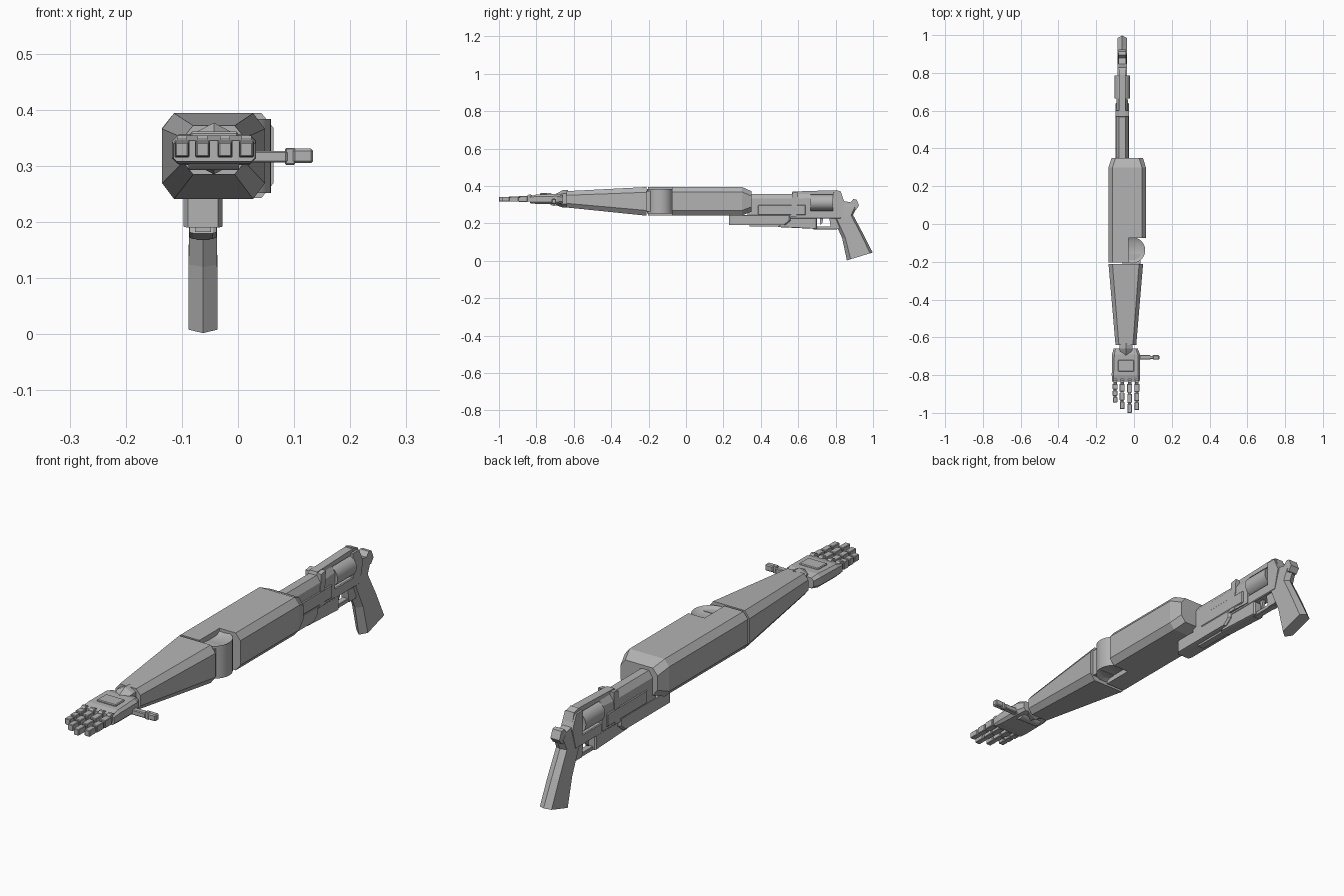
import bpy, bmesh, math
from mathutils import Matrix, Vector

if "Cube" in bpy.data.objects:
    bpy.data.objects.remove(bpy.data.objects["Cube"])

grey = bpy.data.materials.new("plain grey")
grey.use_nodes = True
COLOUR = (0.45, 0.45, 0.45, 1)
grey.diffuse_color = COLOUR
grey.node_tree.nodes["Principled BSDF"].inputs["Base Color"].default_value = COLOUR

GUN = -0.0625   # centre line of the gun
ARM = -0.043    # centre line of forearm and hand


def finish(name, bm):
    bmesh.ops.recalc_face_normals(bm, faces=bm.faces[:])
    mesh = bpy.data.meshes.new(name)
    bm.to_mesh(mesh)
    bm.free()
    mesh.materials.append(grey)
    obj = bpy.data.objects.new(name, mesh)
    bpy.context.collection.objects.link(obj)
    return obj


def loft(name, rings):
    """Skin equal-length rings of points and cap both ends."""
    bm = bmesh.new()
    rows = [[bm.verts.new(p) for p in ring] for ring in rings]
    for a, b in zip(rows, rows[1:]):
        for i in range(len(a)):
            j = (i + 1) % len(a)
            bm.faces.new((a[i], a[j], b[j], b[i]))
    bm.faces.new(rows[0])
    bm.faces.new(rows[-1])
    return finish(name, bm)


def octagon(y, x0, x1, z0, z1, cx, cz):
    """Chamfered rectangle across the arm."""
    return [(x0 + cx, y, z0), (x1 - cx, y, z0), (x1, y, z0 + cz), (x1, y, z1 - cz),
            (x1 - cx, y, z1), (x0 + cx, y, z1), (x0, y, z1 - cz), (x0, y, z0 + cz)]


def plate(name, profile, half, inner=None, rim=0.0):
    """Side profile (y, z) extruded about the gun line; optional shrunken outer faces."""
    cy = sum(p[0] for p in profile) / len(profile)
    cz = sum(p[1] for p in profile) / len(profile)
    k = inner or 1
    small = [(cy + (y - cy) * k, cz + (z - cz) * k) for y, z in profile]
    layers = [(-half, small), (-half + rim, profile), (half - rim, profile), (half, small)]
    if not inner:
        layers = [layers[0], layers[3]]
    return loft(name, [[(GUN + x, y, z) for y, z in pts] for x, pts in layers])


def box(name, x, y, z, bevel=0.0):
    """Box from three (low, high) ranges."""
    bm = bmesh.new()
    size = [b - a for a, b in (x, y, z)]
    mid = Vector([(a + b) / 2 for a, b in (x, y, z)])
    bmesh.ops.create_cube(bm, size=1, matrix=Matrix.Translation(mid) @ Matrix.Diagonal((*size, 1)))
    if bevel:
        bmesh.ops.bevel(bm, geom=bm.edges[:], offset=bevel, segments=1, affect='EDGES')
    return finish(name, bm)


def gunbox(name, half, y, z, bevel=0.0):
    return box(name, (GUN - half, GUN + half), y, z, bevel)


def cylinder(name, centre, radius, depth, axis, sides=24, inset=0.0, sink=0.0):
    bm = bmesh.new()
    turn = {'X': Matrix.Rotation(math.pi / 2, 4, 'Y'), 'Y': Matrix.Rotation(math.pi / 2, 4, 'X'),
            'Z': Matrix.Identity(4)}[axis]
    bmesh.ops.create_cone(bm, cap_ends=True, segments=sides, radius1=radius, radius2=radius,
                          depth=depth, matrix=Matrix.Translation(centre) @ turn)
    if inset:
        caps = [f for f in bm.faces if len(f.verts) == sides]
        bmesh.ops.inset_individual(bm, faces=caps, thickness=inset, depth=0)
        for f in caps:
            n = f.normal.copy()
            for v in f.verts:
                v.co -= n * sink
    obj = finish(name, bm)
    bpy.context.view_layer.objects.active = obj
    obj.select_set(True)
    bpy.ops.object.shade_smooth_by_angle(angle=math.radians(35))
    obj.select_set(False)
    return obj


# Upper arm: main shell, side tongue beside the elbow, and elbow disc
loft("upper_arm", [
    octagon(-0.075, -0.135, 0.063, 0.243, 0.394, 0.021, 0.026),
    octagon(0.30, -0.135, 0.063, 0.243, 0.394, 0.021, 0.026),
    octagon(0.35, -0.118, 0.047, 0.262, 0.372, 0.021, 0.026)])
loft("elbow_tongue", [
    [(-0.03, y, 0.243), (-0.03, y, 0.394), (-0.114, y, 0.394),
     (-0.135, y, 0.368), (-0.135, y, 0.269), (-0.114, y, 0.243)] for y in (-0.203, -0.07)])
cylinder("elbow_disc", (-0.01, -0.139, 0.318), 0.069, 0.132, 'Z', 32, 0.02, 0.012)
box("elbow_link", (-0.06, 0.035), (-0.23, -0.16), (0.262, 0.374))

# Forearm
loft("forearm", [
    octagon(-0.64, -0.098, 0.012, 0.285, 0.372, 0.018, 0.022),
    octagon(-0.212, -0.135, 0.048, 0.241, 0.394, 0.021, 0.028)])

# Wrist: ridged stub, hinge barrel and collar
def ridge(y, half, low, high):
    shoulder = (high - low) * 0.2
    return [(ARM, y, low), (ARM + half, y, low + shoulder), (ARM + half, y, high - shoulder),
            (ARM, y, high), (ARM - half, y, high - shoulder), (ARM - half, y, low + shoulder)]

loft("wrist", [ridge(-0.70, 0.022, 0.298, 0.355), ridge(-0.66, 0.035, 0.285, 0.377),
               ridge(-0.63, 0.035, 0.285, 0.377)])
cylinder("wrist_hinge", (ARM, -0.705, 0.323), 0.03, 0.09, 'X', 16)

# Palm with raised back plate
loft("palm", [
    octagon(-0.835, -0.115, 0.03, 0.308, 0.345, 0.006, 0.006),
    octagon(-0.80, -0.118, 0.032, 0.304, 0.354, 0.01, 0.01),
    octagon(-0.69, -0.116, 0.032, 0.302, 0.357, 0.012, 0.012),
    octagon(-0.66, -0.108, 0.02, 0.308, 0.35, 0.01, 0.01)])
box("hand_plate", (-0.085, 0.0), (-0.78, -0.72), (0.34, 0.361), 0.003)

# Fingers: knuckle, three segments and slim joints
for n, (x, tip) in enumerate([(-0.1, -0.945), (-0.063, -0.98), (-0.023, -1.0), (0.015, -0.985)]):
    start = -0.84
    step = (tip - start) / 3
    cylinder(f"knuckle_{n}", (x, -0.835, 0.338), 0.017, 0.018, 'X', 10)
    box(f"finger_core_{n}", (x - 0.008, x + 0.008), (tip + 0.01, -0.82), (0.317, 0.338))
    for s in range(3):
        y = start + step * s
        trim = 0.001 * s
        box(f"finger_{n}_{s}", (x - 0.0135 + trim, x + 0.0135 - trim),
            (y + step, y - 0.007), (0.315 + trim, 0.346 - 2 * trim), 0.002)

# Thumb
box("thumb_base", (0.02, 0.088), (-0.718, -0.694), (0.306, 0.327), 0.003)
box("thumb_joint", (0.084, 0.102), (-0.714, -0.698), (0.302, 0.332), 0.002)
box("thumb_tip", (0.098, 0.134), (-0.718, -0.694), (0.305, 0.331), 0.004)

# Barrel with chamfered top, side panels and tapered rear shroud
def barrel_ring(y, half, low, high):
    return [(GUN + sx * half * k, y, z) for sx, k, z in (
        (-1, 1, low), (1, 1, low), (1, 1, high - 0.025), (1, 0.5, high),
        (-1, 0.5, high), (-1, 1, high - 0.025))]

loft("barrel", [barrel_ring(y, h, lo, hi) for y, h, lo, hi in (
    (0.33, 0.033, 0.235, 0.358), (0.58, 0.033, 0.235, 0.358), (0.665, 0.029, 0.235, 0.36))])
gunbox("barrel_panel", 0.036, (0.385, 0.64), (0.245, 0.298), 0.003)
plate("shroud_band", [(0.56, 0.235), (0.59, 0.235), (0.60, 0.37), (0.57, 0.365)], 0.035)

# Lug under the barrel
plate("under_lug", [(0.23, 0.19), (0.53, 0.19), (0.56, 0.215), (0.56, 0.245), (0.23, 0.245)],
      0.035, 0.93, 0.008)
gunbox("lug_foot", 0.014, (0.34, 0.5), (0.182, 0.2))

# Frame around the revolving cylinder
plate("frame_front", [(0.49, 0.18), (0.70, 0.17), (0.70, 0.24), (0.55, 0.24)], 0.024, 0.94, 0.006)
gunbox("frame_floor", 0.026, (0.55, 0.83), (0.226, 0.268), 0.003)
plate("frame_rear", [(0.785, 0.23), (0.83, 0.23), (0.85, 0.31), (0.825, 0.365), (0.785, 0.365)], 0.026)
plate("top_strap", [(0.565, 0.355), (0.80, 0.355), (0.82, 0.372), (0.79, 0.377), (0.57, 0.37)], 0.017)
cylinder("revolving_cylinder", (GUN, 0.726, 0.312), 0.042, 0.122, 'Y', 16, 0.008, 0.003)

# Trigger and guard
gunbox("guard_bar", 0.013, (0.68, 0.81), (0.168, 0.184), 0.002)
plate("guard_rear", [(0.775, 0.17), (0.82, 0.17), (0.82, 0.235), (0.765, 0.235)], 0.016)
plate("trigger", [(0.715, 0.235), (0.735, 0.235), (0.73, 0.205), (0.718, 0.19)], 0.006)

# Hammer and rear sight
plate("hammer", [(0.84, 0.28), (0.91, 0.275), (0.925, 0.295), (0.912, 0.327), (0.895, 0.33),
                 (0.88, 0.312), (0.85, 0.318)], 0.02)
plate("rear_sight", [(0.79, 0.355), (0.845, 0.315), (0.828, 0.37), (0.80, 0.379)], 0.018)

# Grip: six-sided sections with a ridge front and back
def grip_ring(front, back, half):
    (y0, z0), (y1, z1) = front, back
    pts = [(0, 0), (1, 0.15), (1, 0.9), (0, 1), (-1, 0.9), (-1, 0.15)]
    return [(GUN + sx * half, y0 + (y1 - y0) * t, z0 + (z1 - z0) * t) for sx, t in pts]

loft("grip", [grip_ring((0.86, 0.002), (0.998, 0.044), 0.026),
              grip_ring((0.835, 0.12), (0.945, 0.148), 0.0255),
              grip_ring((0.79, 0.222), (0.893, 0.245), 0.024),
              grip_ring((0.80, 0.29), (0.915, 0.29), 0.022),
              grip_ring((0.81, 0.325), (0.875, 0.312), 0.018)])
